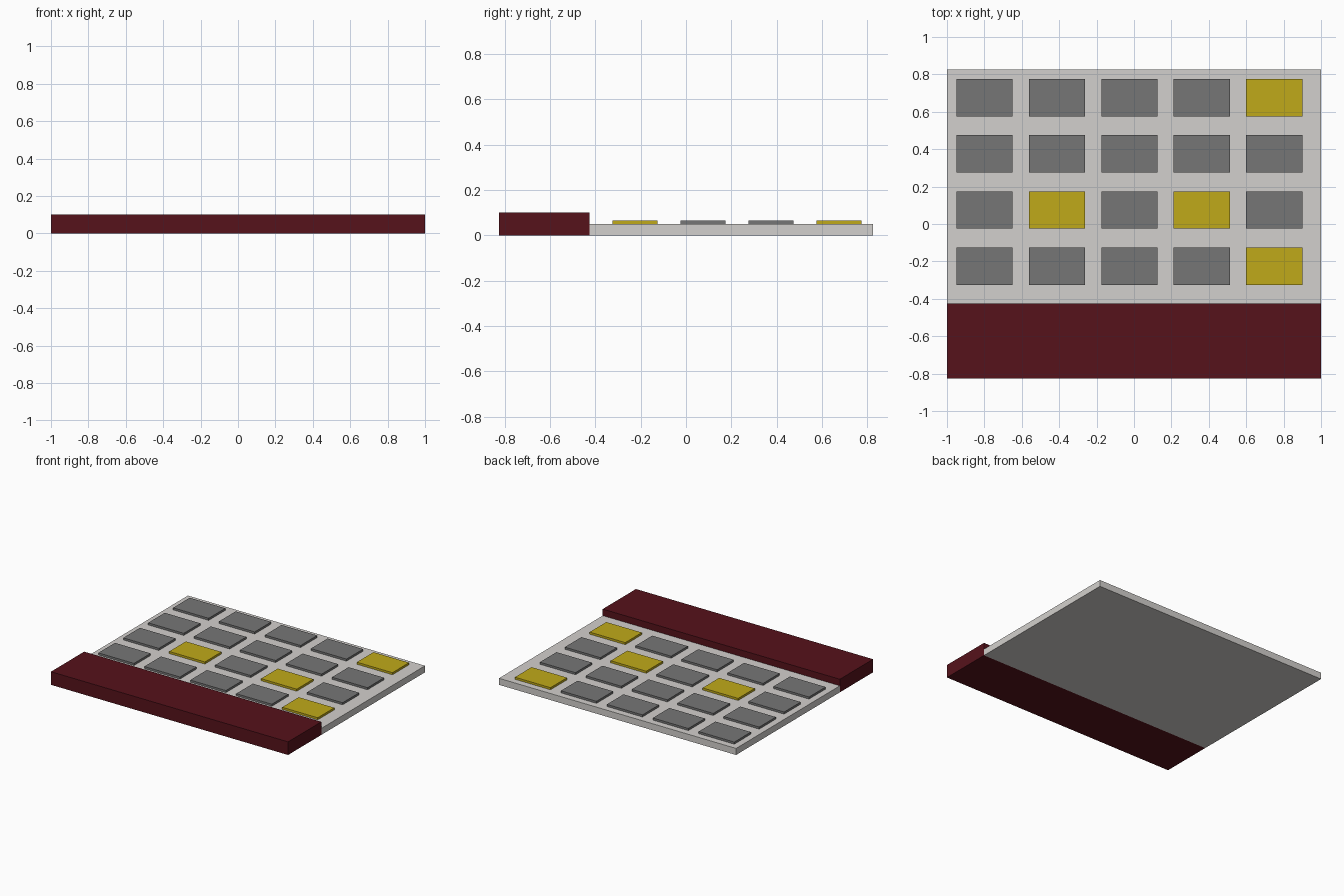
import bpy
import bmesh
from mathutils import Matrix

if "Cube" in bpy.data.objects:
    bpy.data.objects.remove(bpy.data.objects["Cube"])


def material(name, rgb):
    mat = bpy.data.materials.new(name)
    mat.diffuse_color = (*rgb, 1.0)
    mat.use_nodes = True
    mat.node_tree.nodes["Principled BSDF"].inputs["Base Color"].default_value = mat.diffuse_color
    return mat


def box(name, low, high, mat):
    """Axis-aligned box between two corners."""
    size = [b - a for a, b in zip(low, high)]
    centre = [(a + b) / 2 for a, b in zip(low, high)]
    bm = bmesh.new()
    bmesh.ops.create_cube(bm, size=1.0, matrix=Matrix.Translation(centre) @ Matrix.Diagonal((*size, 1.0)))
    mesh = bpy.data.meshes.new(name)
    bm.to_mesh(mesh)
    bm.free()
    mesh.materials.append(mat)
    obj = bpy.data.objects.new(name, mesh)
    bpy.context.collection.objects.link(obj)
    return obj


red = material("dark_red", (0.093, 0.006, 0.011))
yellow = material("yellow", (0.53, 0.40, 0.01))
grey = material("grey", (0.18, 0.18, 0.18))
pale = material("pale_grey", (0.65, 0.63, 0.61))

SEAM = -0.425      # where the front bar meets the panel
PANEL_TOP = 0.05

# Raised front bar and thin panel behind it
box("front_bar", (-1, -0.825, 0), (1, SEAM, 0.10), red)
box("base_panel", (-1, SEAM, 0), (1, 0.825, PANEL_TOP), pale)

# Grid of raised tiles, rows counted from the front
highlighted = {(0, 4), (1, 1), (1, 3), (3, 4)}
for row in range(4):
    for col in range(5):
        x = -0.95 + 0.3875 * col
        y = -0.325 + 0.30 * row
        lit = (row, col) in highlighted
        box(f"tile_{row + 1}_{col + 1}", (x, y, PANEL_TOP),
            (x + 0.30, y + 0.20, 0.066), yellow if lit else grey)
